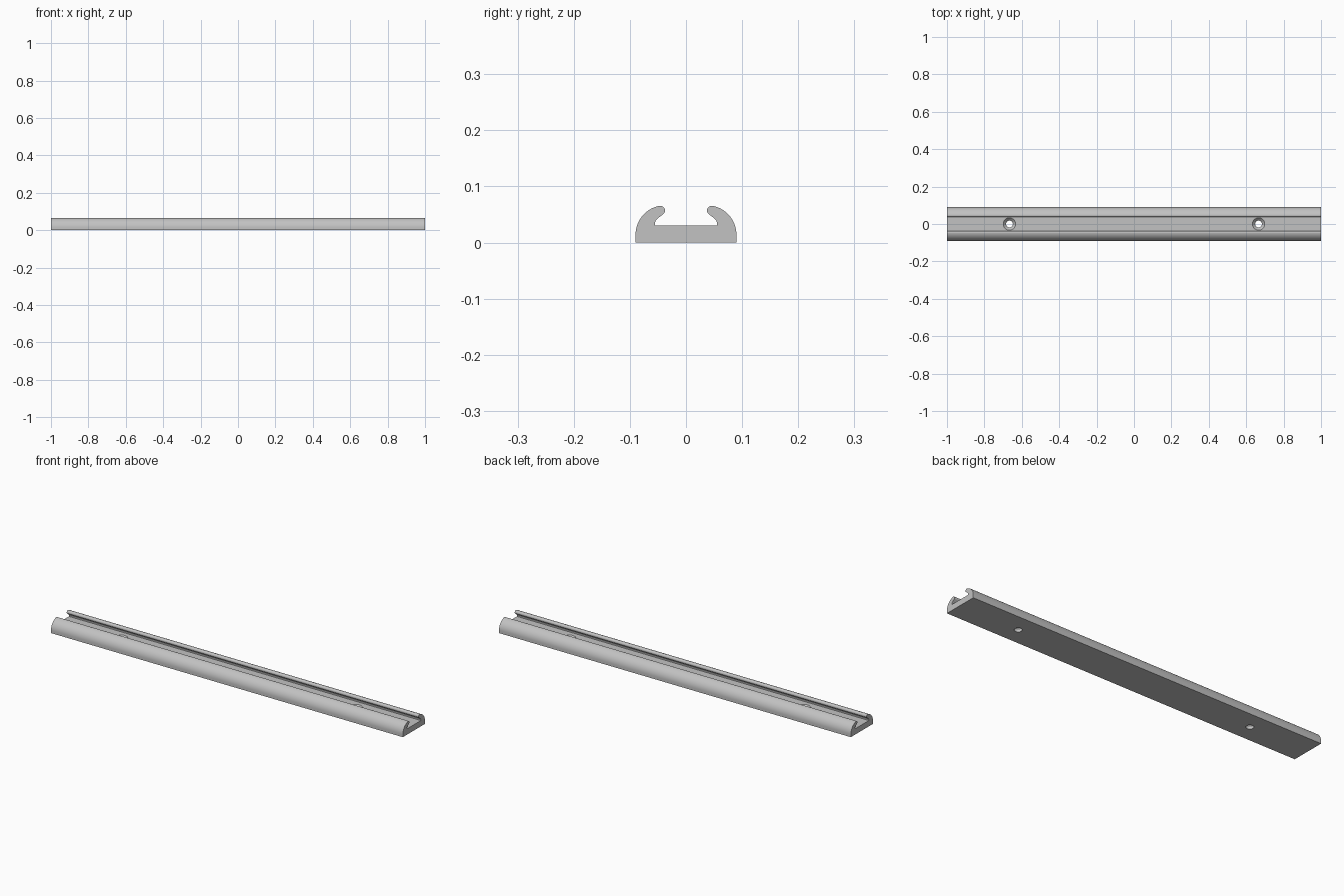
import bpy
import bmesh
from math import cos, sin, radians, pi
from mathutils import Vector

cube = bpy.data.objects.get("Cube")
if cube:
    bpy.data.objects.remove(cube, do_unlink=True)

LENGTH = 2.0
FLOOR = 0.03
HOLE_X = 0.666

metal = bpy.data.materials.new("light grey metal")
metal.use_nodes = True
GREY = (0.54, 0.54, 0.54, 1)
metal.diffuse_color = GREY
metal.node_tree.nodes["Principled BSDF"].inputs["Base Color"].default_value = GREY


def arc(cy, cz, r, start, end, steps):
    angles = [radians(start + (end - start) * i / steps) for i in range(steps + 1)]
    return [(cy + r * cos(a), cz + r * sin(a)) for a in angles]


def make_object(name, bm):
    bmesh.ops.recalc_face_normals(bm, faces=bm.faces)
    mesh = bpy.data.meshes.new(name)
    bm.to_mesh(mesh)
    bm.free()
    obj = bpy.data.objects.new(name, mesh)
    bpy.context.collection.objects.link(obj)
    mesh.materials.append(metal)
    return obj


# Half section: base edge, curved flank, rounded lip, undercut, slot floor
half = [(0.09, 0.0)]
half += arc(0.037, 0.0135, 0.053, 0, 78, 16)
half += arc(0.046, 0.057, 0.0085, 90, 230, 10)
half += [(0.051, 0.0425), (0.054, 0.039), (0.0555, 0.035), (0.0555, FLOOR)]
section = half + [(-y, z) for y, z in reversed(half)]

# Rail: extrude the section along x
bm = bmesh.new()
face = bm.faces.new([bm.verts.new((-LENGTH / 2, y, z)) for y, z in section])
out = bmesh.ops.extrude_face_region(bm, geom=[face], use_keep_orig=True)
moved = [g for g in out["geom"] if isinstance(g, bmesh.types.BMVert)]
bmesh.ops.translate(bm, verts=moved, vec=Vector((LENGTH, 0, 0)))
rail = make_object("rail", bm)

# Countersunk screw holes: revolve a cutter profile
bore, sink = 0.018, 0.033
profile = [(0, -0.02), (bore, -0.02), (bore, FLOOR - 0.015),
           (sink, FLOOR), (sink, FLOOR + 0.01), (0, FLOOR + 0.01)]
for side, x in (("left", HOLE_X), ("right", -HOLE_X)):
    bm = bmesh.new()
    verts = [bm.verts.new((x + r, 0, z)) for r, z in profile]
    edges = [bm.edges.new(pair) for pair in zip(verts, verts[1:])]
    bmesh.ops.spin(bm, geom=verts + edges, cent=(x, 0, 0), axis=(0, 0, 1),
                   angle=2 * pi, steps=40)
    bmesh.ops.remove_doubles(bm, verts=bm.verts, dist=0.00005)
    cutter = make_object(side + "_hole_cutter", bm)
    cut = rail.modifiers.new(side + " hole", "BOOLEAN")
    cut.operation = "DIFFERENCE"
    cut.solver = "EXACT"
    cut.object = cutter
    bpy.ops.object.select_all(action="DESELECT")
    rail.select_set(True)
    bpy.context.view_layer.objects.active = rail
    bpy.ops.object.modifier_apply(modifier=cut.name)
    bpy.data.objects.remove(cutter, do_unlink=True)

bpy.ops.object.shade_smooth_by_angle(angle=radians(30))
